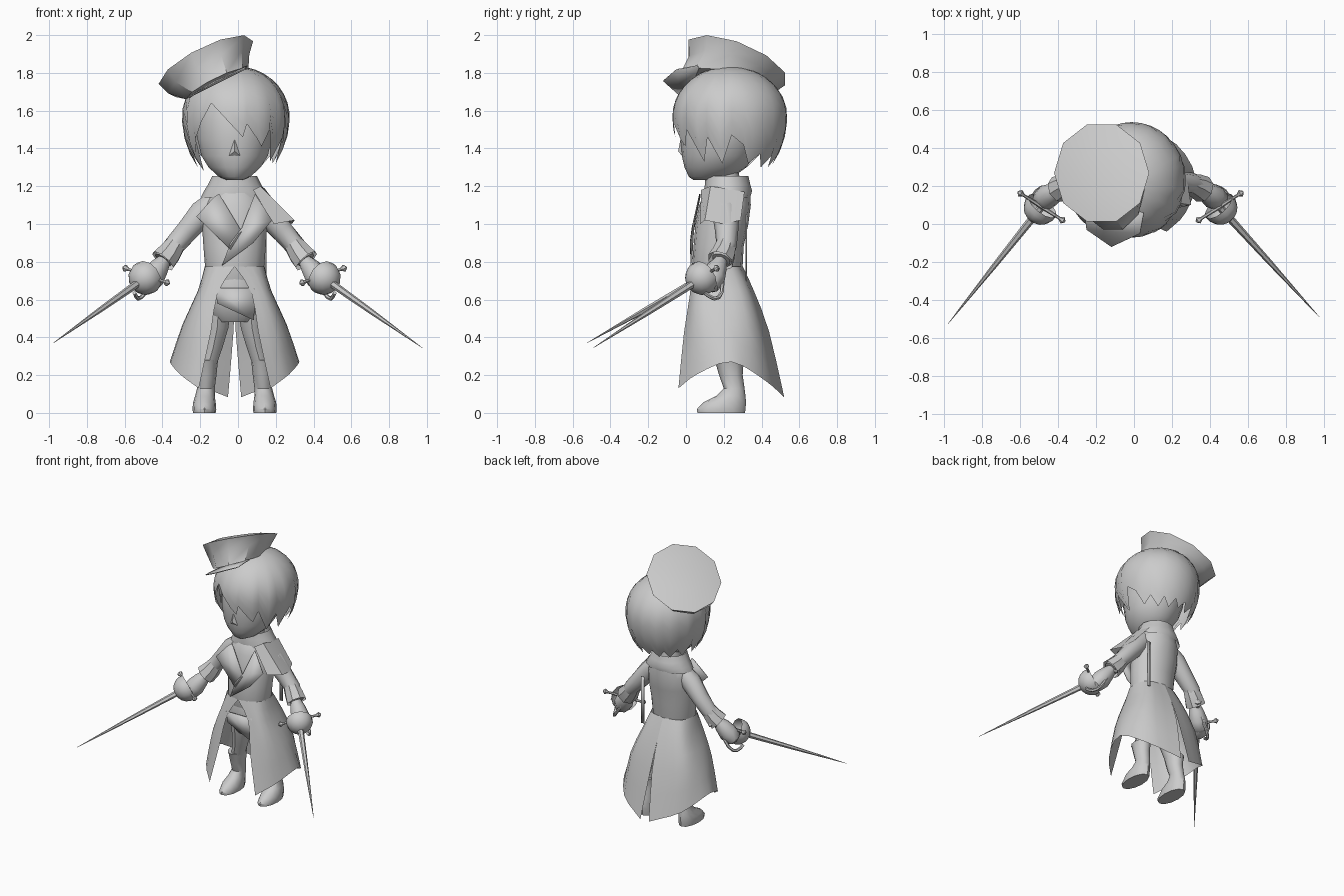
import bpy, bmesh, math
from mathutils import Vector

if "Cube" in bpy.data.objects:
    bpy.data.objects.remove(bpy.data.objects["Cube"])

CX = -0.018  # body centre line
grey = bpy.data.materials.new("plain_grey")
grey.diffuse_color = (0.6, 0.6, 0.6, 1)
grey.use_nodes = True
grey.node_tree.nodes["Principled BSDF"].inputs["Base Color"].default_value = grey.diffuse_color


def build(name, verts, faces):
    me = bpy.data.meshes.new(name)
    bm = bmesh.new()
    vs = [bm.verts.new(v) for v in verts]
    for f in faces:
        bm.faces.new([vs[i] for i in f])
    bmesh.ops.remove_doubles(bm, verts=bm.verts, dist=0.0005)
    bmesh.ops.recalc_face_normals(bm, faces=bm.faces)
    bm.to_mesh(me)
    bm.free()
    me.materials.append(grey)
    ob = bpy.data.objects.new(name, me)
    bpy.context.collection.objects.link(ob)
    return ob


def loft(name, rings, closed=True, caps=(True, True)):
    n = len(rings[0])
    verts = [p for r in rings for p in r]
    faces = []
    for i in range(len(rings) - 1):
        for j in range(n if closed else n - 1):
            k = (j + 1) % n
            faces.append((i * n + j, i * n + k, (i + 1) * n + k, (i + 1) * n + j))
    if caps[0]:
        faces.append(range(n))
    if caps[1]:
        faces.append(range((len(rings) - 1) * n, len(rings) * n))
    return build(name, verts, faces)


def stack(name, rows, n=14, s=1, caps=(True, True)):
    """Horizontal oval sections: z, centre x, half width, front y, back y."""
    rings = []
    for z, cx, rx, yf, yb in rows:
        rings.append([(CX + s * cx + rx * math.sin(a), (yf + yb) / 2 - (yb - yf) / 2 * math.cos(a), z)
                      for a in (2 * math.pi * j / n for j in range(n))])
    return loft(name, rings, caps=caps)


def side(s, p):
    return Vector((CX + s * p[0], p[1], p[2]))


def tube(name, pts, radii, n=8, caps=(True, True)):
    pts = [Vector(p) for p in pts]
    rings = []
    for i, p in enumerate(pts):
        t = (pts[min(i + 1, len(pts) - 1)] - pts[max(i - 1, 0)]).normalized()
        u = t.cross(Vector((0, 0, 1))).normalized()
        v = t.cross(u)
        rings.append([p + radii[i] * (u * math.cos(a) + v * math.sin(a))
                      for a in (2 * math.pi * j / n for j in range(n))])
    return loft(name, rings, caps=caps)


def smooth_path(pts, k=3):
    """Catmull-Rom points through the given ones."""
    p = [Vector(q) for q in pts]
    p = [2 * p[0] - p[1]] + p + [2 * p[-1] - p[-2]]
    out = []
    for i in range(1, len(p) - 2):
        a, b, c, d = p[i - 1:i + 3]
        for t in (j / k for j in range(k)):
            out.append(0.5 * (2 * b + (c - a) * t + (2 * a - 5 * b + 4 * c - d) * t * t
                              + (3 * b - a - 3 * c + d) * t ** 3))
    return out + [p[-2]]


def plate(name, pts, thick=0.006):
    ob = build(name, pts, [range(len(pts))])
    ob.modifiers.new("thickness", 'SOLIDIFY').thickness = thick
    return ob


# head with a pointed chin and small nose
stack("head", [(1.232, 0, .04, .04, .16), (1.25, 0, .085, .015, .25), (1.3, 0, .14, -.008, .32),
               (1.36, 0, .178, -.022, .36), (1.45, 0, .2, -.03, .4), (1.55, 0, .205, -.03, .42),
               (1.65, 0, .19, 0, .42), (1.75, 0, .12, .08, .35)], 18)
build("nose", [(CX - .03, -.02, 1.36), (CX + .03, -.02, 1.36), (CX, -.042, 1.385), (CX, -.029, 1.45)],
      [(0, 1, 2), (1, 3, 2), (3, 0, 2)])

# hair cap with a jagged lower fringe: angle from the front, edge height
fringe = [(-180, 1.31), (-170, 1.36), (-160, 1.3), (-150, 1.36), (-140, 1.3), (-128, 1.37), (-115, 1.3),
          (-105, 1.4), (-92, 1.3), (-80, 1.4), (-66, 1.28), (-52, 1.45), (-40, 1.54), (-28, 1.64),
          (-15, 1.58), (0, 1.5), (8, 1.46), (12, 1.53), (25, 1.45), (32, 1.41), (40, 1.5), (55, 1.33),
          (66, 1.46), (80, 1.32), (92, 1.47), (105, 1.42), (115, 1.32), (128, 1.37), (140, 1.3),
          (150, 1.36), (160, 1.3), (170, 1.36)]
rows = []
for i in range(11):
    ring = []
    for deg, edge in fringe:
        low = 1.57 - edge
        end = math.pi / 2 + math.asin(low / .38) if low > 0 else math.acos(-low / .265)
        phi = end * max(i / 10, .01)
        h = math.cos(phi)
        a = math.radians(deg)
        ring.append((-.012 + .285 * math.sin(phi) * math.sin(a), .232 - .304 * math.sin(phi) * math.cos(a),
                     1.57 + h * (.265 if h > 0 else .38)))
    rows.append(ring)
loft("hair", rows, caps=(True, False))


# tilted cap: narrow band widening to a domed crown, with a peak
def cap_ring(cx, cy, cz, rx, ry, sx, sy, n=10):
    pts = [(rx * math.sin(2 * math.pi * (j + .5) / n), -ry * math.cos(2 * math.pi * (j + .5) / n)) for j in range(n)]
    return [(cx + x, cy + y, cz + sx * x + sy * y) for x, y in pts]


loft("hat", [cap_ring(-.11, .18, 1.74, .165, .22, .48, -.17),
             cap_ring(-.155, .245, 1.795, .215, .24, .48, -.28),
             cap_ring(-.17, .268, 1.855, .25, .268, .45, -.34),
             cap_ring(-.165, .262, 1.885, .14, .15, .42, -.33)])
plate("hat_peak", [(-.26, .06, 1.67), (-.25, -.03, 1.68), (-.12, -.12, 1.76), (.03, -.05, 1.82),
                   (.05, .06, 1.84), (-.1, .1, 1.78)])

# torso, neck and collar
stack("torso", [(.7, 0, .14, .05, .28), (.78, 0, .157, .032, .3), (.88, 0, .165, .04, .305),
                (1.0, 0, .173, .05, .33), (1.1, 0, .165, .07, .343), (1.17, 0, .13, .1, .34),
                (1.2, 0, .08, .13, .29), (1.27, 0, .07, .14, .28)], 16)
stack("collar", [(1.14, 0, .18, .1, .34), (1.175, 0, .162, .095, .35), (1.21, 0, .14, .1, .34),
                 (1.255, 0, .118, .1, .33)], 12, caps=(False, False))

# coat lapels, shoulder flap and back strap
plate("left_lapel", [(-.13, .07, 1.14), (-.22, .05, 1.04), (-.04, .02, .865), (.02, .03, .96), (-.1, .07, 1.16)])
plate("right_lapel", [(.09, .07, 1.16), (.18, .04, 1.02), (.08, .02, .9), (-.085, .025, .78),
                      (-.04, .02, .9), (.02, .03, .98)])
loft("shoulder_flap", [[(.08, .08, 1.18), (.12, .13, 1.2), (.14, .2, 1.19), (.12, .31, 1.17)],
                       [(.19, .075, 1.0), (.3, .1, 1.02), (.285, .2, 1.0), (.25, .29, 1.02)]],
     closed=False, caps=(False, False))
plate("back_strap", [(.125, .322, 1.05), (.15, .322, 1.05), (.15, .322, .7), (.125, .322, .7)])

# hips and slanted shirt hem
stack("hips", [(.72, 0, .13, .05, .28), (.62, 0, .155, .035, .31), (.53, 0, .15, .06, .31), (.48, 0, .1, .1, .27)], 14)
plate("shirt_hem", [(-.12, .03, .66), (.09, .03, .66), (.085, .03, .49), (-.11, .03, .58)])

# coat skirt: each half runs from the front opening to the back slit
skirt = [[(0, .026, .775), (.125, .075, .775), (.158, .165, .775), (.12, .265, .775), (0, .301, .775)],
         [(.09, .022, .635), (.17, .06, .645), (.195, .19, .645), (.16, .32, .645), (0, .36, .645)],
         [(.125, -.01, .43), (.235, .055, .46), (.275, .21, .47), (.22, .37, .45), (.006, .44, .43)],
         [(.19, -.04, .13), (.29, .06, .205), (.343, .24, .27), (.24, .42, .17), (.035, .52, .083)]]
for s in (-1, 1):
    tag = "left" if s < 0 else "right"
    grid = [smooth_path(row, 3) for row in skirt]
    cols = [smooth_path(col, 2) for col in zip(*grid)]
    loft(tag + "_coat_skirt", [[side(s, p) for p in c] for c in cols], closed=False, caps=(False, False))

    # leg and boot
    stack(tag + "_leg", [(.56, .085, .07, .1, .28), (.45, .092, .062, .12, .28), (.35, .112, .052, .15, .28),
                         (.25, .14, .045, .17, .28)], 10, s)
    stack(tag + "_boot", [(.28, .148, .06, .15, .31), (.27, .147, .058, .155, .305), (.2, .148, .052, .175, .3),
                          (.13, .152, .047, .2, .31), (.09, .157, .052, .16, .315), (.055, .16, .06, .09, .318),
                          (.02, .16, .063, .058, .315), (0, .16, .06, .06, .312)], 12, s)

    # sleeve, flared cuff and fist
    tube(tag + "_sleeve", [side(s, p) for p in ((.1, .21, 1.12), (.17, .21, 1.06), (.25, .215, .965),
                                                (.32, .215, .885), (.38, .185, .81))],
         (.062, .072, .062, .055, .05), 10)
    tube(tag + "_cuff", [side(s, p) for p in ((.31, .212, .895), (.345, .2, .845), (.38, .182, .805))],
         (.054, .065, .072), 8, (False, False))
    tube(tag + "_hand", [side(s, p) for p in ((.37, .185, .81), (.4, .165, .77), (.435, .145, .72),
                                              (.465, .12, .68), (.48, .1, .66))],
         (.035, .053, .066, .058, .025), 9)

    # sword: tapered blade, bowl guard, grip, cross bar and knuckle bow
    tip = Vector((-.978, -.525, .37)) if s < 0 else Vector((.975, -.49, .345))
    hub = side(s, (.472, .085, .715))
    d = (tip - hub).normalized()
    tube(tag + "_blade", [hub, hub + d * .1, hub.lerp(tip, .5), tip], (.02, .02, .014, .001), 6)
    angles = [math.radians(k) for k in (100, 80, 60, 40, 20, 3)]
    tube(tag + "_bowl_guard", [hub + d * .088 * math.cos(a) for a in angles],
         [.092 * math.sin(a) for a in angles], 12, (False, True))
    tube(tag + "_grip", [hub, hub - d * .18, hub - d * .19, hub - d * .21, hub - d * .23],
         (.016, .016, .024, .026, .008), 8)
    a, b = side(s, (.592, .17, .77)), side(s, (.345, .012, .685))
    tube(tag + "_cross_bar", [a, a.lerp(b, .05), a.lerp(b, .12), a.lerp(b, .5), a.lerp(b, .88), a.lerp(b, .95), b],
         (.005, .02, .008, .012, .008, .02, .005), 6)
    bow = smooth_path([side(s, (.53, .1, .635)), side(s, (.51, .15, .605)), side(s, (.47, .19, .64)),
                       hub - d * .16], 2)
    tube(tag + "_knuckle_bow", bow, [.011] * len(bow), 6)

# smooth shading with crisp edges
for ob in bpy.data.objects:
    ob.select_set(True)
bpy.context.view_layer.objects.active = bpy.data.objects["torso"]
bpy.ops.object.shade_smooth_by_angle(angle=math.radians(40))
